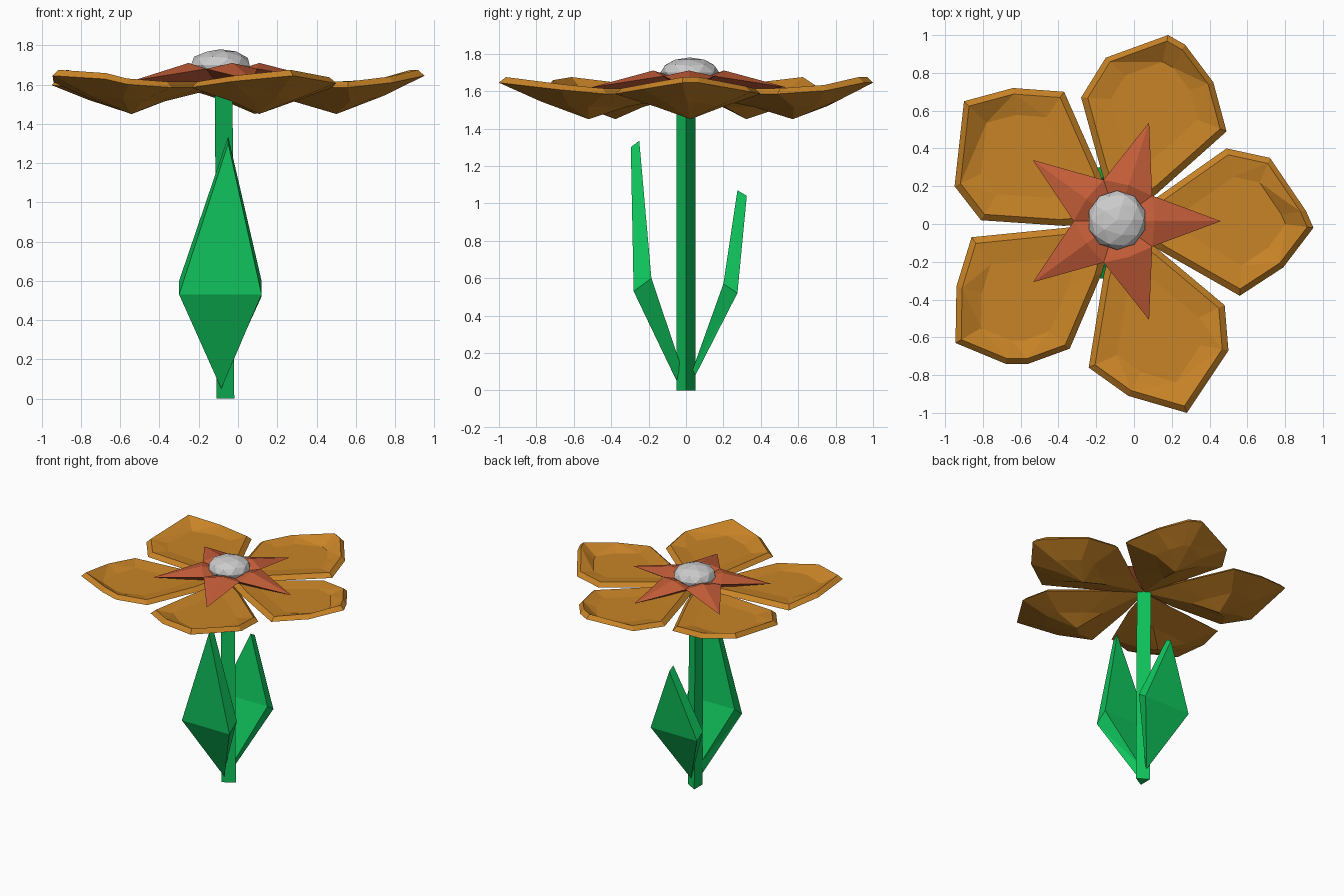
import bpy, bmesh
from math import cos, sin, radians, hypot

if "Cube" in bpy.data.objects:
    bpy.data.objects.remove(bpy.data.objects["Cube"])

CX, CY = -0.09, 0.015


def material(name, rgb):
    m = bpy.data.materials.new(name)
    m.diffuse_color = (*rgb, 1)
    m.use_nodes = True
    m.node_tree.nodes["Principled BSDF"].inputs["Base Color"].default_value = m.diffuse_color
    return m


GREEN = material("green", (0.005, 0.56, 0.11))
AMBER = material("amber", (0.58, 0.23, 0.02))
RUST = material("rust", (0.55, 0.11, 0.04))


def build(name, verts, faces, mat):
    me = bpy.data.meshes.new(name)
    me.from_pydata([tuple(v) for v in verts], [], faces)
    bm = bmesh.new()
    bm.from_mesh(me)
    bmesh.ops.recalc_face_normals(bm, faces=bm.faces)
    bmesh.ops.triangulate(bm, faces=bm.faces)
    bm.to_mesh(me)
    bm.free()
    me.materials.append(mat)
    ob = bpy.data.objects.new(name, me)
    bpy.context.collection.objects.link(ob)
    return ob


# Stem: three-sided
stem = []
for z, cx in ((0, -0.079), (1.6, -0.088)):
    for i in range(3):
        a = radians(120 * i)
        stem.append((cx + 0.06 * cos(a), 0.06 * sin(a), z))
build("stem", stem, [(i, (i + 1) % 3, 3 + (i + 1) % 3, 3 + i) for i in range(3)]
      + [(2, 1, 0), (3, 4, 5)], GREEN)


# Leaves: bent diamond slabs; each skin is (y, z) at base, middle and tip
def leaf(name, outer, inner, xs):
    base, left, right, tip = xs
    verts = []
    for b, m, t in (outer, inner):
        verts += [(base, *b), (right, *m), (tip, *t), (left, *m)]
    faces = [(0, 1, 3), (1, 2, 3), (4, 7, 5), (5, 7, 6)]
    faces += [(i, (i + 1) % 4, 4 + (i + 1) % 4, 4 + i) for i in range(4)]
    build(name, verts, faces, GREEN)


leaf("front_leaf", ((-0.05, 0.05), (-0.28, 0.53), (-0.295, 1.30)),
     ((-0.03, 0.14), (-0.185, 0.60), (-0.25, 1.335)), (-0.085, -0.30, 0.12, -0.05))
leaf("back_leaf", ((0.05, 0.08), (0.275, 0.52), (0.325, 1.04)),
     ((0.035, 0.11), (0.20, 0.57), (0.275, 1.07)), (-0.08, -0.29, 0.12, -0.08))

# Petals: shallow cupped solids from a plan outline each
OUTLINES = [
    [(.12, .14), (.49, .40), (.72, .35), (.91, .07), (.95, -.02), (.79, -.23), (.56, -.38), (.12, -.13)],
    [(.12, .16), (.49, .49), (.42, .75), (.27, .95), (.18, 1.0), (-.15, .88), (-.28, .67), (-.17, .27)],
    [(-.18, .27), (-.37, .70), (-.64, .72), (-.90, .65), (-.95, .20), (-.81, .02), (-.37, -.01)],
    [(-.36, -.02), (-.86, -.07), (-.94, -.33), (-.945, -.63), (-.68, -.74), (-.56, -.74), (-.34, -.66), (-.17, -.26)],
    [(-.16, -.27), (-.24, -.76), (-.03, -.91), (.28, -1.0), (.50, -.67), (.48, -.43), (.11, -.12)],
]


def rim_height(x, y):
    r = hypot(x - CX, y - CY)
    return 1.585 + 0.06 * min(1, max(0, (r - 0.85) / 0.15))


for k, outline in enumerate(OUTLINES):
    pts = [(CX, CY)] + outline
    n = len(pts)
    mx = sum(p[0] for p in outline) / len(outline)
    my = sum(p[1] for p in outline) / len(outline)

    def ring(s, height):
        return [(mx + (x - mx) * s, my + (y - my) * s, height(x, y)) for x, y in pts]

    rings = [ring(0.45, lambda x, y: 0.5 * (rim_height(x, y) + 1.445)),
             ring(1, rim_height),
             ring(0.91, lambda x, y: rim_height(x, y) + 0.03),
             ring(0.6, lambda x, y: 1.60)]
    low = (mx + 0.12 * (CX - mx), my + 0.12 * (CY - my), 1.45)
    verts = sum(rings, []) + [low, (mx, my, 1.60)]
    faces = []
    for i in range(n):
        j = (i + 1) % n
        faces += [(r * n + i, r * n + j, r * n + n + j, r * n + n + i) for r in range(3)]
        faces += [(4 * n, j, i), (3 * n + i, 3 * n + j, 4 * n + 1)]
    build(f"petal_{k + 1}", verts, faces, AMBER)

# Inner star: five flat points around a shallow dip
verts = [(CX, CY, 1.65), (CX, CY, 1.58)]
faces = []
for i in range(5):
    for r, deg, z in ((0.55, 0, 1.62), (0.20, 0, 1.71), (0.23, 36, 1.68)):
        a = radians(72 * i + deg)
        verts.append((CX + r * cos(a), CY + r * sin(a), z))
    t, m, v, p = 2 + 3 * i, 3 + 3 * i, 4 + 3 * i, 4 + 3 * ((i - 1) % 5)
    faces += [(t, v, m), (t, m, p), (m, v, 0), (p, m, 0), (t, 1, v), (p, 1, t)]
build("inner_star", verts, faces, RUST)

# Flower centre: flattened faceted ball
bpy.ops.mesh.primitive_ico_sphere_add(subdivisions=2, radius=1, location=(CX, 0.02, 1.70))
ball = bpy.context.object
ball.name = "flower_centre"
ball.scale = (0.157, 0.157, 0.08)
